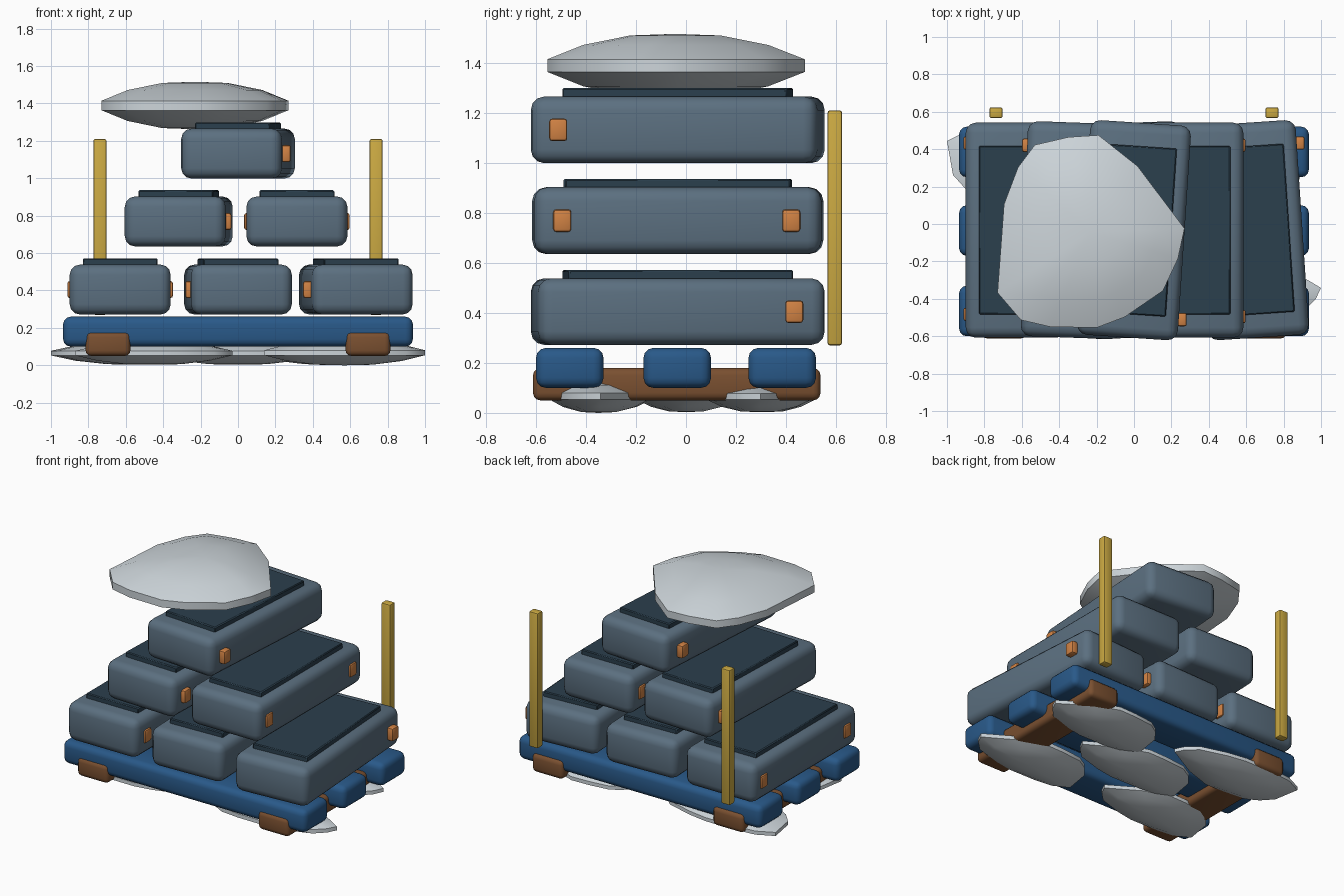
import bpy, bmesh, math
from mathutils import Matrix

cube = bpy.data.objects.get("Cube")
if cube:
    bpy.data.objects.remove(cube, do_unlink=True)


def material(name, rgb):
    m = bpy.data.materials.new(name)
    m.use_nodes = True
    m.diffuse_color = (*rgb, 1)
    m.node_tree.nodes["Principled BSDF"].inputs["Base Color"].default_value = (*rgb, 1)
    return m


SLATE = material("slate_blue", (0.105, 0.16, 0.215))
DARK = material("dark_slate", (0.024, 0.05, 0.075))
BLUE = material("pallet_blue", (0.022, 0.1, 0.25))
BROWN = material("brown_wood", (0.195, 0.08, 0.03))
GOLD = material("gold_post", (0.6, 0.4, 0.055))
ORANGE = material("orange_clip", (0.64, 0.225, 0.058))
STONE = material("pale_stone", (0.61, 0.665, 0.7))


def finish(bm, name, mat, angle):
    mesh = bpy.data.meshes.new(name)
    bmesh.ops.recalc_face_normals(bm, faces=bm.faces)
    bm.to_mesh(mesh)
    bm.free()
    mesh.materials.append(mat)
    ob = bpy.data.objects.new(name, mesh)
    bpy.context.collection.objects.link(ob)
    bpy.ops.object.select_all(action='DESELECT')
    ob.select_set(True)
    bpy.context.view_layer.objects.active = ob
    bpy.ops.object.shade_smooth_by_angle(angle=math.radians(angle))
    return ob


def block(name, mat, centre, size, bevel, segments=3, turn=0):
    bm = bmesh.new()
    bmesh.ops.create_cube(bm, size=1)
    bmesh.ops.scale(bm, vec=size, verts=bm.verts)
    bmesh.ops.bevel(bm, geom=bm.edges[:], offset=bevel, segments=segments,
                    profile=0.5, affect='EDGES')
    ob = finish(bm, name, mat, 40)
    ob.location = centre
    ob.rotation_euler.z = turn
    return ob


# Irregular plan shared by every stone, and its lens-shaped side profile
PLAN = [(1, .04), (.5, .68), (.08, 1), (-.24, .98), (-.6, .9), (-.78, .67), (-.93, .29),
        (-1, -.62), (-.75, -.9), (-.44, -.97), (.06, -.98), (.36, -.87), (.77, -.6), (.93, -.27)]
LEVELS = [(.35, -.95), (.72, -.65), (1, -.2), (1, .2), (.72, .65), (.35, .95)]


def stone(name, centre, half, flip=1):
    bm = bmesh.new()
    rings = [[bm.verts.new((x * s, y * s * flip, z)) for x, y in PLAN] for s, z in LEVELS]
    n = len(PLAN)
    for low, high in zip(rings, rings[1:]):
        for i in range(n):
            j = (i + 1) % n
            bm.faces.new((low[i], low[j], high[j], high[i]))
    for ring, z in ((rings[0], -1), (rings[-1], 1)):
        pole = bm.verts.new((0, 0, z))
        for i in range(n):
            bm.faces.new((ring[i], ring[(i + 1) % n], pole))
    bmesh.ops.transform(bm, matrix=Matrix.Diagonal((*half, 1)), verts=bm.verts)
    finish(bm, name, STONE, 60).location = centre


# Stones under the pallet and on top of the stack
stone("base_stone_centre", (0, 0, .065), (.44, .2, .062))
stone("base_stone_front_left", (.57, -.35, .067), (.43, .2, .067))
stone("base_stone_front_right", (-.45, -.34, .065), (.42, .2, .062))
stone("base_stone_back_left", (.5, .29, .065), (.41, .21, .062))
stone("base_stone_back_right", (-.54, .32, .065), (.46, .2, .062), -1)
stone("top_stone", (-.23, -.045, 1.389), (.5, .52, .127))

# Pallet: two runners, three slats, two rear posts
for side, x in (("right", -.695), ("left", .695)):
    block("runner_" + side, BROWN, (x, -.037, .115), (.24, 1.15, .13), .03)
    block("post_" + side, GOLD, (x * 1.062, .595, .74), (.07, .058, .94), .01, 2)
for place, y in (("front", -.465), ("middle", -.035), ("back", .385)):
    block("slat_" + place, BLUE, (0, y, .18), (1.87, .27, .16), .04)


# Crates: body, raised lid panel, and four clips square to the pallet
def crate(name, x, z, turn, clip_y):
    block(name + "_body", SLATE, (x, -.033, z + .133), (.54, 1.15, .267), .055, 3, turn)
    block(name + "_lid", DARK, (x, -.033, z + .275), (.4, .9, .05), .006, 1, turn)
    for side in (-1, 1):
        for end in (-1, 1):
            tag = ("front" if end < 0 else "back") + ("_left" if side > 0 else "_right")
            block(name + "_clip_" + tag, ORANGE,
                  (x + side * .257, clip_y + end * .458, z + .133), (.05, .072, .09), .012, 2)


crate("lower_right_crate", -.63, .272, 0, -.025)
crate("lower_middle_crate", 0, .272, .035, -.025)
crate("lower_left_crate", .63, .272, .066, -.025)
crate("middle_right_crate", -.317, .636, -.036, -.037)
crate("middle_left_crate", .315, .636, 0, -.037)
crate("upper_crate", 0, .999, -.066, -.053)
